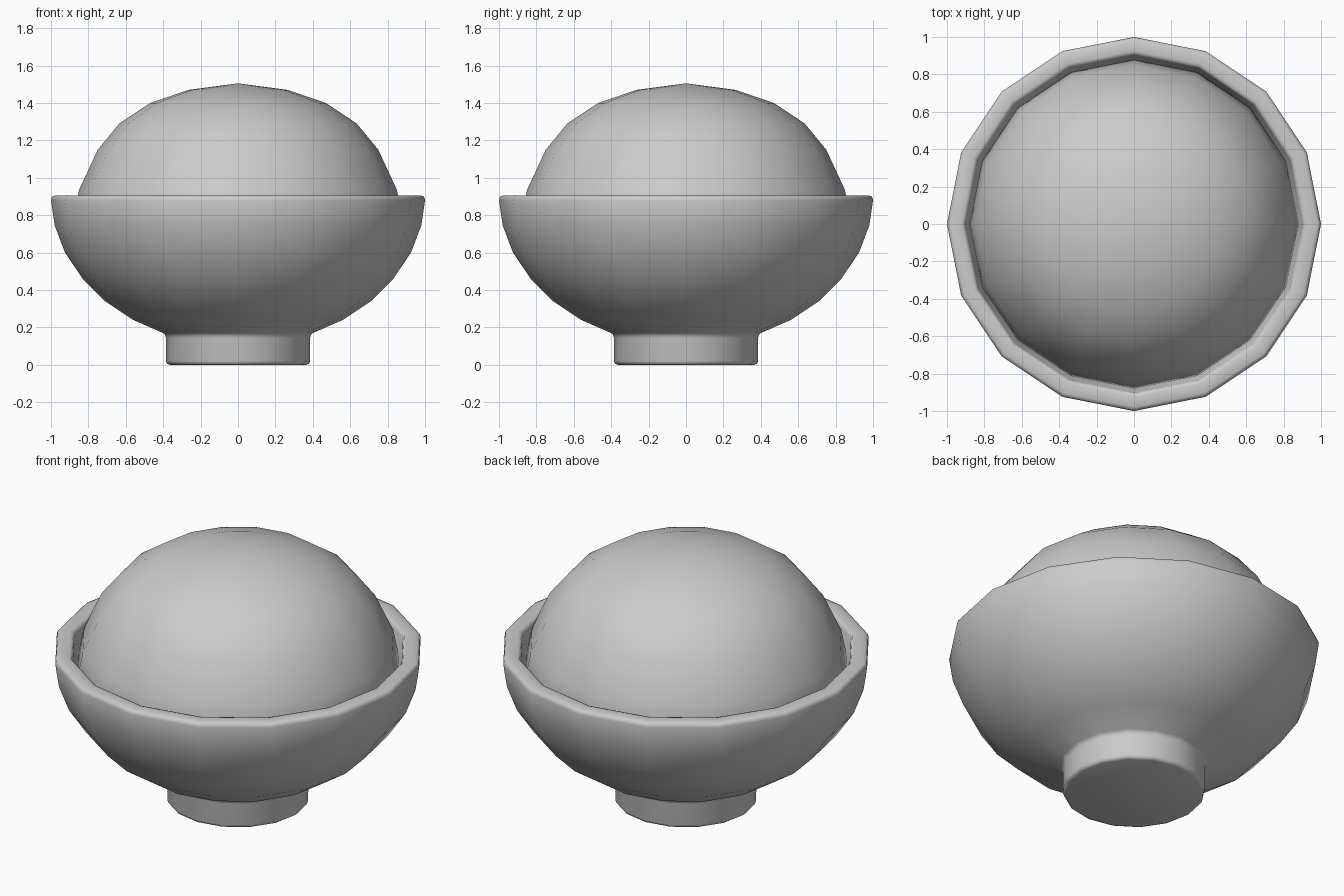
import bpy, bmesh, math

if "Cube" in bpy.data.objects:
    bpy.data.objects.remove(bpy.data.objects["Cube"])


def lathe(name, profile, sides=16):
    """Spin (radius, z) points around z; points of radius 0 become poles."""
    bm = bmesh.new()
    rings = []
    for r, z in profile:
        if r == 0:
            rings.append([bm.verts.new((0, 0, z))] * sides)
        else:
            rings.append([bm.verts.new((r * math.cos(2 * math.pi * i / sides),
                                        r * math.sin(2 * math.pi * i / sides), z))
                          for i in range(sides)])
    for a, b in zip(rings, rings[1:]):
        for i in range(sides):
            j = (i + 1) % sides
            bm.faces.new(list(dict.fromkeys((a[i], a[j], b[j], b[i]))))
    bmesh.ops.recalc_face_normals(bm, faces=bm.faces)
    mesh = bpy.data.meshes.new(name)
    bm.to_mesh(mesh)
    bm.free()
    obj = bpy.data.objects.new(name, mesh)
    bpy.context.collection.objects.link(obj)
    bpy.ops.object.select_all(action='DESELECT')
    obj.select_set(True)
    bpy.context.view_layer.objects.active = obj
    bpy.ops.object.shade_smooth_by_angle(angle=math.radians(50))
    return obj


# Bowl: foot, outer wall, rounded rim, inner wall
lathe("bowl", [
    (0, 0), (0.365, 0), (0.38, 0.006), (0.385, 0.02),
    (0.385, 0.145), (0.39, 0.16), (0.40, 0.17),
    (0.56, 0.24), (0.71, 0.34), (0.83, 0.46), (0.925, 0.60), (0.98, 0.745),
    (1.0, 0.88), (0.995, 0.898), (0.98, 0.905),
    (0.925, 0.905), (0.91, 0.90), (0.903, 0.885),
    (0.88, 0.76), (0.83, 0.63), (0.745, 0.51), (0.635, 0.41), (0.50, 0.32),
    (0.34, 0.26), (0, 0.24)])

# Rounded mound filling the bowl, closed underneath
lathe("rice_mound", [
    (0, 1.505), (0.265, 1.47), (0.47, 1.40), (0.635, 1.29), (0.75, 1.15),
    (0.85, 0.935), (0.88, 0.78), (0.85, 0.70), (0, 0.70)])
